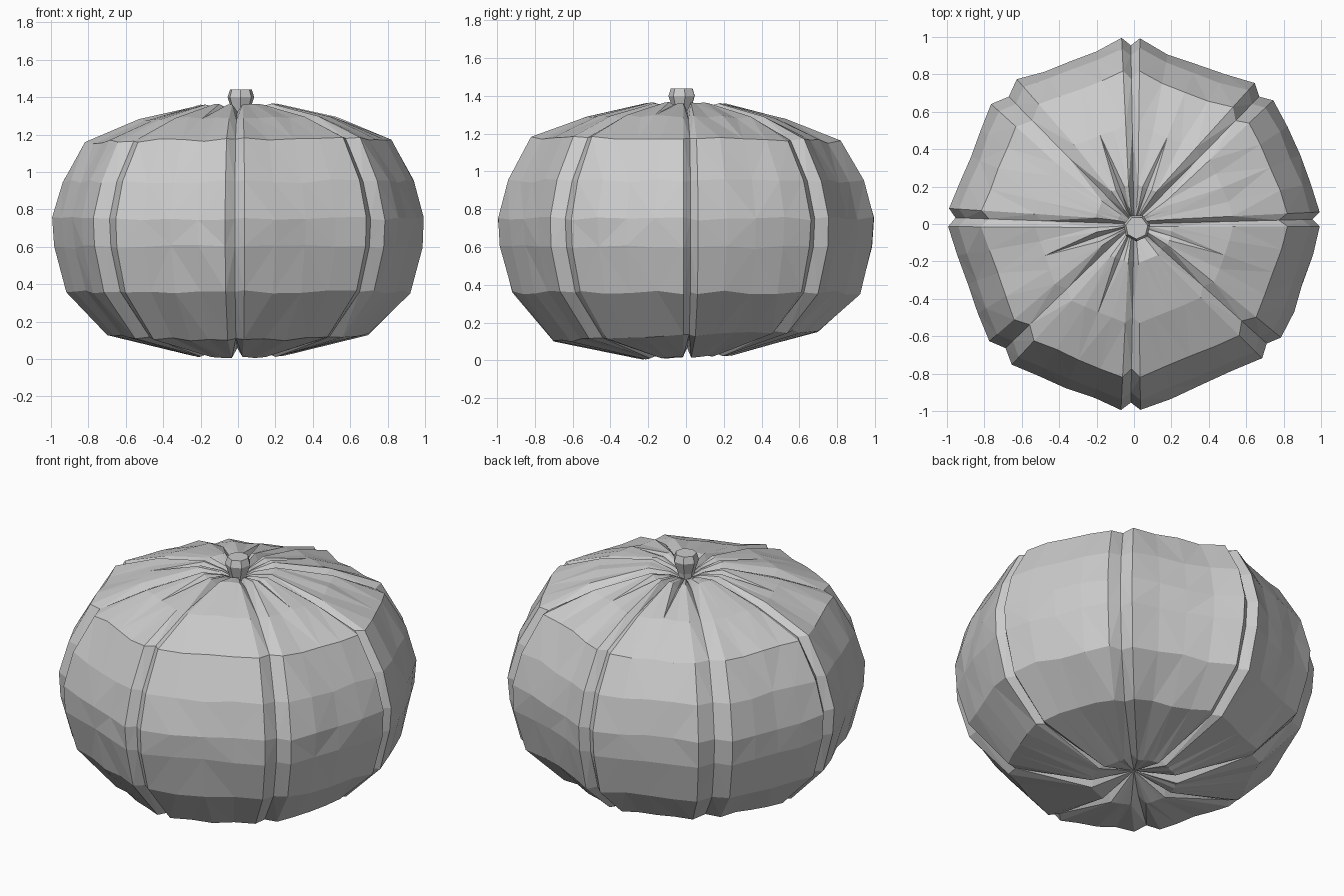
import bpy, bmesh, math, random
from mathutils import Vector

random.seed(4)
if "Cube" in bpy.data.objects:
    bpy.data.objects.remove(bpy.data.objects["Cube"])

grey = bpy.data.materials.new("plain grey")
grey.use_nodes = True
grey.diffuse_color = (0.6, 0.6, 0.6, 1)
grey.node_tree.nodes["Principled BSDF"].inputs["Base Color"].default_value = (0.6, 0.6, 0.6, 1)

# groove direction and half width in degrees, then bulge and
# crown crease of the lobe that follows it
GROOVES = [(1.5, 2.2, 0.02, 0), (45.5, 3.9, -0.025, 0.02),
           (91, 2.8, -0.012, 0.04), (134.5, 5.5, 0, 0),
           (178, 2.8, 0.002, 0.04), (224, 5, 0.002, 0.02),
           (269, 3.0, 0.004, 0), (318, 4.3, 0.016, 0.01)]
# rind profile from bottom to top: rim radius, height, groove depth
PROFILE = [(0.24, 0.018, 0.07), (0.70, 0.13, 0.05), (0.92, 0.36, 0.045),
           (0.985, 0.60, 0.04), (0.995, 0.75, 0.04), (0.94, 0.95, 0.04),
           (0.82, 1.165, 0.045), (0.53, 1.285, 0.05), (0.21, 1.36, 0.055),
           (0.09, 1.335, 0.03)]
SPLITS = (0, 0.25, 0.5, 0.75, 1)


def polar(r, a, z):
    return Vector((r * math.cos(a), r * math.sin(a), z))


def finish(bm, name):
    bmesh.ops.recalc_face_normals(bm, faces=bm.faces)
    mesh = bpy.data.meshes.new(name)
    bm.to_mesh(mesh)
    bm.free()
    mesh.materials.append(grey)
    obj = bpy.data.objects.new(name, mesh)
    bpy.context.collection.objects.link(obj)
    return obj


def join_rings(bm, rings):
    for low, high in zip(rings, rings[1:]):
        n = len(low)
        for i in range(n):
            j = (i + 1) % n
            bm.faces.new((low[i], low[j], high[j], high[i]))


def fan(bm, ring, centre):
    tip = bm.verts.new(centre)
    for a, b in zip(ring, ring[1:] + ring[:1]):
        bm.faces.new((a, b, tip))


def half_angle(degrees, r):
    """Grooves keep some width as they run in to the axis."""
    return math.radians(min(degrees * (0.6 + 0.4 / r), 10))


def lean(p):
    """Underside rises to the back, crown drops to the back left."""
    if p.z < 0.3:
        p.z += 0.04 * p.y
    elif p.z > 1.1:
        p.z += 0.013 * (p.x - p.y)
    p.z = max(p.z, 0)
    return p


def rind_ring(bm, r, z, depth):
    """One ring of flat lobes separated by V-shaped grooves."""
    ring = []
    for groove, following in zip(GROOVES, GROOVES[1:] + GROOVES[:1]):
        ang, width, bulge, crease = groove
        start = math.radians(ang)
        span = math.radians((following[0] - ang) % 360)
        # groove floor sinks inwards on the side, up or down near the axis
        side = min(1, r / 0.8)
        sink = 1 if z > 0.7 else -1
        floor = polar(r - depth * side, start, z - sink * depth * (1 - side))
        ring.append(bm.verts.new(lean(floor)))
        # flat lobe face with slightly uneven facets
        a = polar(r, start + half_angle(width, r), z)
        b = polar(r, start + span - half_angle(following[1], r), z)
        for t in SPLITS:
            p = a.lerp(b, t)
            inner = 0 < t < 1
            wobble = 0.008 if inner else 0.003
            p *= 1 + (random.uniform(-wobble, wobble) + (bulge if inner else 0)) * r
            p.z = z + random.uniform(-0.01, 0.01) * min(1, r + 0.2)
            # short crease in the middle of some lobes near the crown
            if t == 0.5 and z > 1.3:
                p.z -= crease
            ring.append(bm.verts.new(lean(p)))
    return ring


# ribbed rind
bm = bmesh.new()
rings = [rind_ring(bm, *row) for row in PROFILE]
join_rings(bm, rings)
fan(bm, rings[0], (0, 0, 0.09))
fan(bm, rings[-1], (0, 0, 1.29))
bmesh.ops.triangulate(bm, faces=bm.faces, quad_method='SHORT_EDGE')
finish(bm, "ribbed_rind")

# short flared stalk
bm = bmesh.new()
rings = []
for r, z in ((0.04, 1.26), (0.05, 1.33), (0.073, 1.40), (0.06, 1.44)):
    rings.append([bm.verts.new(polar(r, i * math.tau / 7 + 0.2, z)) for i in range(7)])
join_rings(bm, rings)
bm.faces.new(rings[0])
bm.faces.new(rings[-1])
stalk = finish(bm, "stalk")
stalk.location = (0.015, -0.02, 0)
